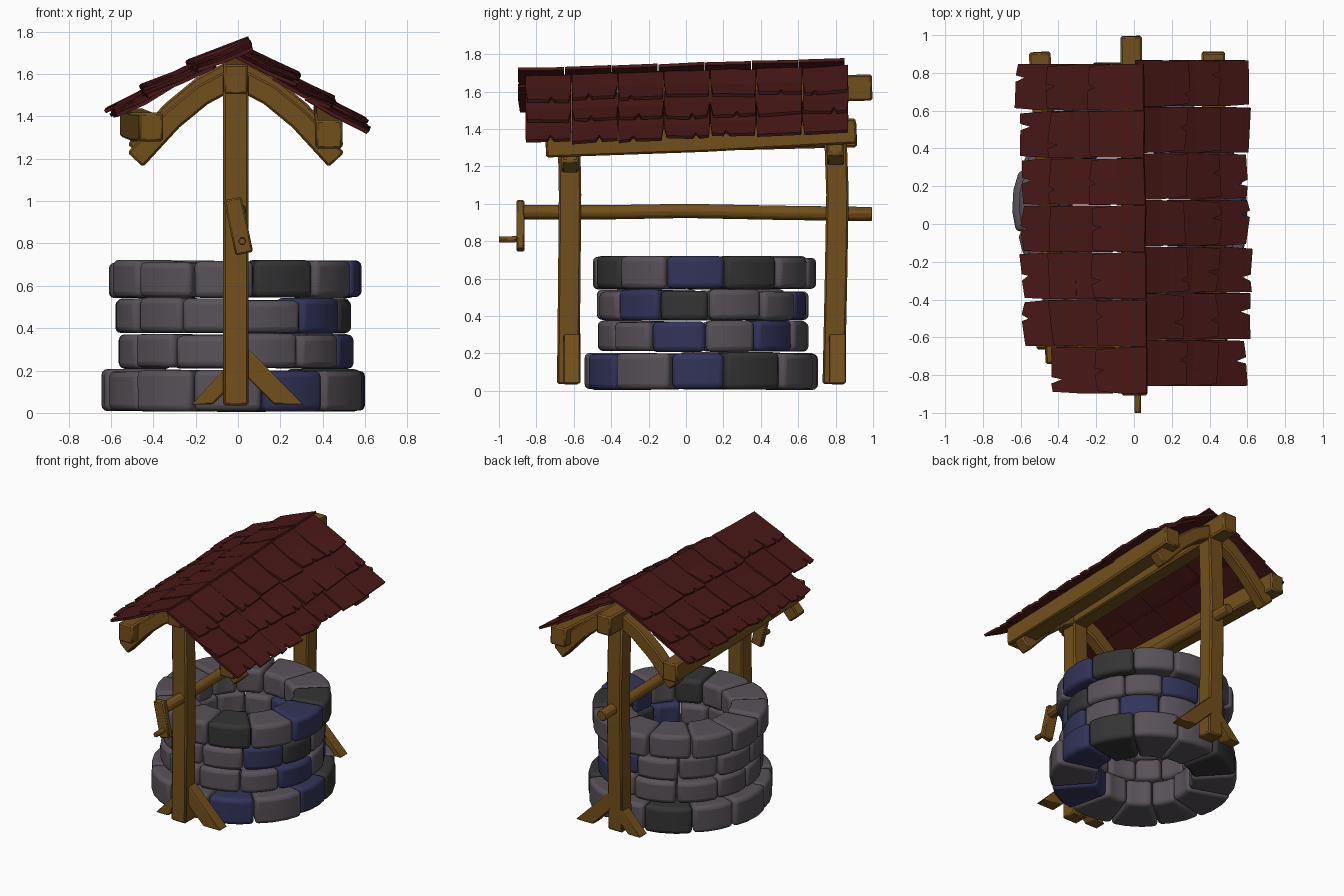
import bpy, bmesh, math, random
from mathutils import Vector

if "Cube" in bpy.data.objects:
    bpy.data.objects.remove(bpy.data.objects["Cube"])

random.seed(7)
R = random.uniform


def mat(name, rgb):
    m = bpy.data.materials.new(name)
    m.diffuse_color = (*rgb, 1)
    m.use_nodes = True
    m.node_tree.nodes["Principled BSDF"].inputs["Base Color"].default_value = m.diffuse_color
    return m


WOOD = mat("wood", (0.17, 0.08, 0.011))
ROOF = mat("shingle_red", (0.065, 0.009, 0.008))
STONES = [mat("stone_grey", (0.10, 0.085, 0.10)),
          mat("stone_blue", (0.032, 0.034, 0.10)),
          mat("stone_dark", (0.034, 0.034, 0.034))]


def finish(name, bm, mats, bevel=0, seg=1, angle=35, smooth=30):
    bmesh.ops.recalc_face_normals(bm, faces=bm.faces)
    me = bpy.data.meshes.new(name)
    bm.to_mesh(me)
    bm.free()
    for m in mats:
        me.materials.append(m)
    ob = bpy.data.objects.new(name, me)
    bpy.context.collection.objects.link(ob)
    if bevel:
        b = ob.modifiers.new("bevel", "BEVEL")
        b.width, b.segments = bevel, seg
        b.limit_method, b.angle_limit = "ANGLE", math.radians(angle)
    bpy.ops.object.select_all(action="DESELECT")
    ob.select_set(True)
    bpy.context.view_layer.objects.active = ob
    bpy.ops.object.shade_smooth_by_angle(angle=math.radians(smooth))
    return ob


def loft(bm, rings):
    """Closed tube through rings of points, capped at both ends."""
    rows = [[bm.verts.new(p) for p in r] for r in rings]
    n = len(rows[0])
    faces = [bm.faces.new(rows[0]), bm.faces.new(rows[-1][::-1])]
    for a, b in zip(rows, rows[1:]):
        for i in range(n):
            j = (i + 1) % n
            faces.append(bm.faces.new((a[i], b[i], b[j], a[j])))
    return faces


def sweep(name, pts, prof, up=(0, 0, 1), bevel=0.01):
    """Sweep a profile (or one profile per point) along a path."""
    pts = [Vector(p) for p in pts]
    rings = []
    for i, p in enumerate(pts):
        t = (pts[min(i + 1, len(pts) - 1)] - pts[max(i - 1, 0)]).normalized()
        s = t.cross(Vector(up)).normalized()
        u = s.cross(t)
        rings.append([p + s * a + u * b for a, b in prof])
    bm = bmesh.new()
    loft(bm, rings)
    return finish(name, bm, [WOOD], bevel)


def rect(w, h):
    return [(-w / 2, -h / 2), (w / 2, -h / 2), (w / 2, h / 2), (-w / 2, h / 2)]


def circle(r, n=10):
    return [(r * math.cos(k * math.tau / n), r * math.sin(k * math.tau / n)) for k in range(n)]


# Stone courses: wedge blocks round the shaft
CX, CY = -0.015, 0.09


def course(name, z0, z1, r0, r1, start, colours):
    bm = bmesh.new()
    n = len(colours)
    cuts = [start + 360 / n * k + R(-2, 2) for k in range(n)]
    cuts.append(cuts[0] + 360)
    for k, c in enumerate(colours):
        a0, a1 = math.radians(cuts[k] + 0.25), math.radians(cuts[k + 1] - 0.25)
        ri, ro = r0 + R(-.015, .015), r1 + R(-.014, .014)
        zb, zt = z0 + R(0, .006), z1 + R(-.008, .006)
        rings = []
        for s in range(4):
            a = a0 + (a1 - a0) * s / 3
            bulge = 0.006 if s in (1, 2) else 0
            ca, sa = math.cos(a), math.sin(a)
            rings.append([(CX + r * ca, CY + r * sa, z) for r, z in
                          ((ri, zb), (ro + bulge, zb), (ro + bulge, zt), (ri, zt))])
        for f in loft(bm, rings):
            f.material_index = "GBD".index(c)
    finish(name, bm, STONES, 0.028, 3, smooth=60)


course("stone_course_1", 0.005, 0.203, 0.32, 0.622, -77, "BGBDGGDGGGGG")
course("stone_course_2", 0.208, 0.372, 0.335, 0.556, -59, "GBGBGGGGGGGG")
course("stone_course_3", 0.375, 0.538, 0.335, 0.556, -55, "BDGGBGGGGGGG")
course("stone_course_4", 0.541, 0.717, 0.33, 0.588, -79, "DGBDGGGGGGGG")


# Posts with foot braces and bent rafters
def plate(name, outline, y, t):
    bm = bmesh.new()
    loft(bm, [[(x, y - t / 2, z) for x, z in outline], [(x, y + t / 2, z) for x, z in outline]])
    finish(name, bm, [WOOD], 0.006)


for tag, y, bow, lift in (("front", -0.63, 0.01, 0), ("back", 0.79, 0.02, 0.04)):
    sweep(tag + "_post", [(-0.01, y, 0.035), (-0.01, y + bow * .6, 0.6),
                          (-0.01, y + bow, 1.05), (-0.01, y, 1.60 + lift / 2)],
          rect(0.12, 0.12), (0, 1, 0))
    plate(tag + "_brace_right", [(0.03, 0.32), (0.31, 0.04), (0.17, 0.04), (0.03, 0.18)], y + 0.02, 0.09)
    plate(tag + "_brace_left", [(-0.05, 0.22), (-0.22, 0.04), (-0.12, 0.04), (-0.05, 0.11)], y + 0.02, 0.09)
    for side, s in (("right", 1), ("left", -1)):
        sweep(f"{tag}_rafter_{side}",
              [(s * x - 0.01, y + 0.01, z + lift) for x, z in
               ((0.0, 1.585), (0.16, 1.50), (0.30, 1.385), (0.475, 1.195))],
              rect(0.09, 0.10))

# Ridge beam and eave beams
sweep("ridge_beam", [(-0.01, -0.74, 1.575), (-0.01, 0.1, 1.60), (-0.015, 0.995, 1.622)], rect(0.115, 0.14))
sweep("eave_beam_right", [(0.43, -0.75, 1.315), (0.425, 0.1, 1.345), (0.42, 0.91, 1.39)], rect(0.125, 0.135))
sweep("eave_beam_left", [(-0.41, -0.74, 1.35), (-0.45, 0.1, 1.35), (-0.50, 0.91, 1.37)], rect(0.115, 0.135))

# Winding axle and crank
sweep("axle", [(0, -0.87, 0.955), (0, -0.4, 0.955), (0, 0, 0.962), (0, 0.5, 0.952), (0, 0.995, 0.945)],
      circle(0.04), bevel=0.005)
sweep("crank_arm", [(-0.025, -0.885, 1.012), (0.03, -0.885, 0.752)], rect(0.085, 0.045), (0, 1, 0), 0.008)
sweep("crank_handle", [(0.02, -0.89, 0.812), (0.02, -0.93, 0.81), (0.02, -1.0, 0.81)],
      circle(0.019, 6), bevel=0.003)


# Roof shingles: thin plates with ragged, split lower edges
def shingle(bm, top, low, y, w):
    a, b = Vector((top[0], y, top[1])), Vector((low[0], y, low[1]))
    d = b - a
    L = d.length
    d.normalize()
    side = Vector((0, 1, 0.035 + R(-.05, .05)))
    nrm = d.cross(side).normalized()
    nrm *= 1 if nrm.z > 0 else -1
    h = w / 2
    L += R(-.015, .02)
    outline = [(0, -h), (L * .5, -h), (L + R(-.02, .01), -h + R(0, .015))]
    if random.random() < 0.65:                      # split in the lower edge
        c = R(-.06, .06)
        outline += [(L, c - .018), (L - R(.03, .06), c + R(-.008, .008)), (L, c + .016)]
    outline += [(L + R(-.02, .01), h - R(0, .015)), (L * .5, h), (0, h)]
    sag = R(0.0, .014)
    tilt = R(-.05, .05)
    ring = []
    for u, v in outline:
        lift = -sag * math.sin(math.pi * min(1, u / L)) + 0.035 * y * nrm.z
        ring.append(a + d * (u + v * tilt) + side * v + nrm * lift)
    t = 0.017
    # two spans keep the plate gently bent at mid length
    n = len(ring)
    for part in ([ring[0], ring[1], ring[-2], ring[-1]], ring[1:n - 1]):
        loft(bm, [[p - nrm * t / 2 for p in part], [p + nrm * t / 2 for p in part]])


def row(name, top, low, ys, n, skip=()):
    bm = bmesh.new()
    w = (ys[1] - ys[0]) / n
    for k in range(n):
        if k not in skip:
            shingle(bm, top, low, ys[0] + w * (k + .5), w - .004)
    bmesh.ops.remove_doubles(bm, verts=bm.verts, dist=1e-5)
    finish(name, bm, [ROOF])


LY, RY = (-0.90, 0.85), (-0.86, 0.87)
row("ridge_shingles_left", (0.06, 1.745), (-0.215, 1.640), LY, 7)
row("middle_shingles_left", (-0.12, 1.660), (-0.455, 1.515), LY, 7)
row("eave_shingles_left", (-0.31, 1.565), (-0.60, 1.415), LY, 7, skip=(0,))
row("ridge_shingles_right", (0.0, 1.705), (0.275, 1.575), RY, 7)
row("middle_shingles_right", (0.18, 1.600), (0.455, 1.462), RY, 7)
row("eave_shingles_right", (0.33, 1.505), (0.605, 1.355), RY, 7)
